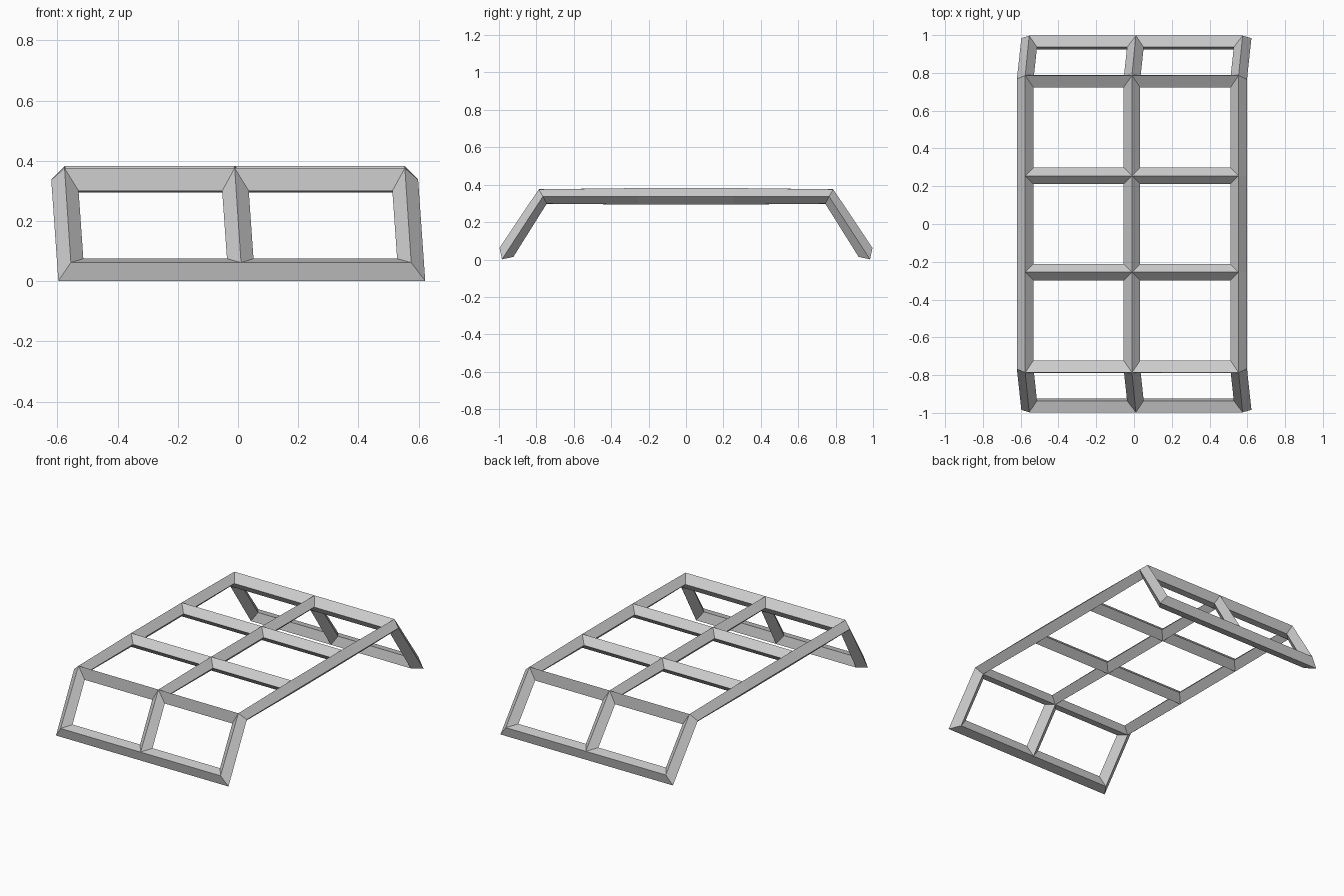
import bpy, bmesh

if "Cube" in bpy.data.objects:
    bpy.data.objects.remove(bpy.data.objects["Cube"])

# Rows of the bent panel: (y, z, x shift)
half = [(-0.960, 0.038, 0.010), (-0.766, 0.337, -0.011), (-0.255, 0.338, -0.011)]
rows = half + [(-y, z, s) for y, z, s in reversed(half)]
columns = (-0.565, 0.0, 0.565)

# Panel surface: two columns of quads, bent down at both ends
bm = bmesh.new()
grid = [[bm.verts.new((x + s, y, z)) for x in columns] for y, z, s in rows]
for a, b in zip(grid, grid[1:]):
    for i in range(len(columns) - 1):
        bm.faces.new((a[i], a[i + 1], b[i + 1], b[i]))
bm.normal_update()
mesh = bpy.data.meshes.new("rack_frame")
bm.to_mesh(mesh)
bm.free()
frame = bpy.data.objects.new("rack_frame", mesh)
bpy.context.collection.objects.link(frame)

# Turn every edge into a diamond-section bar
bars = frame.modifiers.new("bars", 'WIREFRAME')
bars.thickness = 0.088
bars.offset = 0.0
bars.use_even_offset = True
bars.use_boundary = True
bars.use_replace = True
